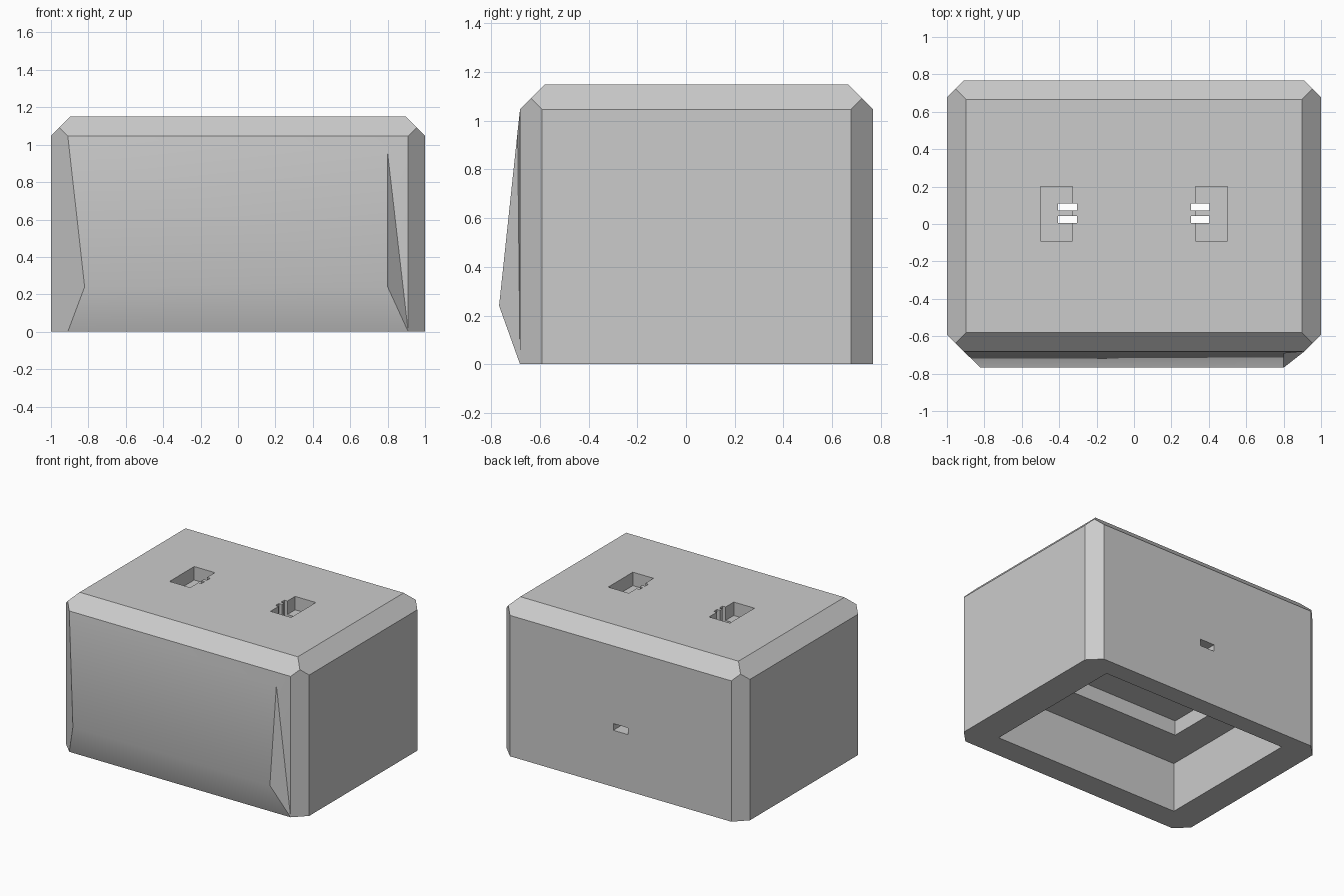
import bpy, bmesh
from mathutils import Vector

old = bpy.data.objects.get("Cube")
if old:
    bpy.data.objects.remove(old, do_unlink=True)

# Single grey material
GREY = (0.6, 0.6, 0.6, 1.0)
grey = bpy.data.materials.new("plain grey")
grey.use_nodes = True
grey.diffuse_color = GREY
grey.node_tree.nodes["Principled BSDF"].inputs["Base Color"].default_value = GREY


def add_object(name, bm):
    bmesh.ops.recalc_face_normals(bm, faces=bm.faces)
    mesh = bpy.data.meshes.new(name)
    bm.to_mesh(mesh)
    bm.free()
    mesh.materials.append(grey)
    obj = bpy.data.objects.new(name, mesh)
    bpy.context.collection.objects.link(obj)
    return obj


def box_mesh(low, high):
    bm = bmesh.new()
    bmesh.ops.create_cube(bm, size=1)
    low, high = Vector(low), Vector(high)
    for v in bm.verts:
        v.co = (low + high) / 2 + v.co * (high - low)
    return bm


def select_only(obj):
    bpy.ops.object.select_all(action='DESELECT')
    obj.select_set(True)
    bpy.context.view_layer.objects.active = obj


def carve(target, low, high):
    cutter = add_object("cutter", box_mesh(low, high))
    cutter.hide_render = True
    mod = target.modifiers.new("carve", 'BOOLEAN')
    mod.operation = 'DIFFERENCE'
    mod.solver = 'EXACT'
    mod.object = cutter
    select_only(target)
    bpy.ops.object.modifier_apply(modifier=mod.name)
    bpy.data.objects.remove(cutter, do_unlink=True)


# Housing: a box with chamfered upright and top edges
FRONT, BACK, TOP = -0.682, 0.768, 1.15
bm = box_mesh((-1, FRONT, 0), (1, BACK, TOP))
cuts = []
for s in (-1, 1):
    for y, d in ((FRONT, -1), (BACK, 1)):
        cuts.append(((s, y - d * 0.09, 0), (s, d, 0)))
    cuts.append(((s, 0, TOP - 0.103), (s, 0, 1)))
for y, d in ((FRONT, -1), (BACK, 1)):
    cuts.append(((0, y, TOP - 0.103), (0, d, 1)))
for point, normal in cuts:
    geom = bm.verts[:] + bm.edges[:] + bm.faces[:]
    bmesh.ops.bisect_plane(bm, geom=geom, plane_co=point,
                           plane_no=Vector(normal).normalized(), clear_outer=True)
    bmesh.ops.holes_fill(bm, edges=[e for e in bm.edges if e.is_boundary], sides=0)
housing = add_object("housing", bm)

# Stepped hollow underneath and a cable slot through the back
carve(housing, (-0.77, -0.5, -0.1), (0.77, 0.63, 0.37))
carve(housing, (-0.53, -0.2, 0.3), (0.53, 0.33, 0.48))
carve(housing, (-0.06, 0.25, 0.42), (0.06, 0.9, 0.47))

# Two top pockets, each with a pair of slits running down to the hollow
for s in (-1, 1):
    def span(a, b):
        return sorted((s * a, s * b))
    x0, x1 = span(0.33, 0.5)
    carve(housing, (x0, -0.09, 1.05), (x1, 0.2, 1.3))
    x0, x1 = span(0.305, 0.405)
    for y in (0.025, 0.09):
        carve(housing, (x0, y - 0.019, 0.4), (x1, y + 0.019, 1.3))

# Bulging front panel, clipped unevenly at its right-hand end
PEAK = -0.768
bm = bmesh.new()
a, b, c, d, e, f, g = [bm.verts.new(p) for p in (
    (-0.91, FRONT, 0), (-0.82, PEAK, 0.24), (-0.91, FRONT, 1.047),
    (0.91, FRONT, 0), (0.8, PEAK, 0.24), (0.8, -0.692, 0.955),
    (0.91, FRONT, 1.047))]
for face in ((a, d, e, b), (b, e, f, g, c), (d, g, f), (d, f, e), (a, b, c), (a, c, g, d)):
    bm.faces.new(face)
panel = add_object("front_panel", bm)
select_only(panel)
bpy.ops.object.shade_smooth_by_angle(angle=0.55)
